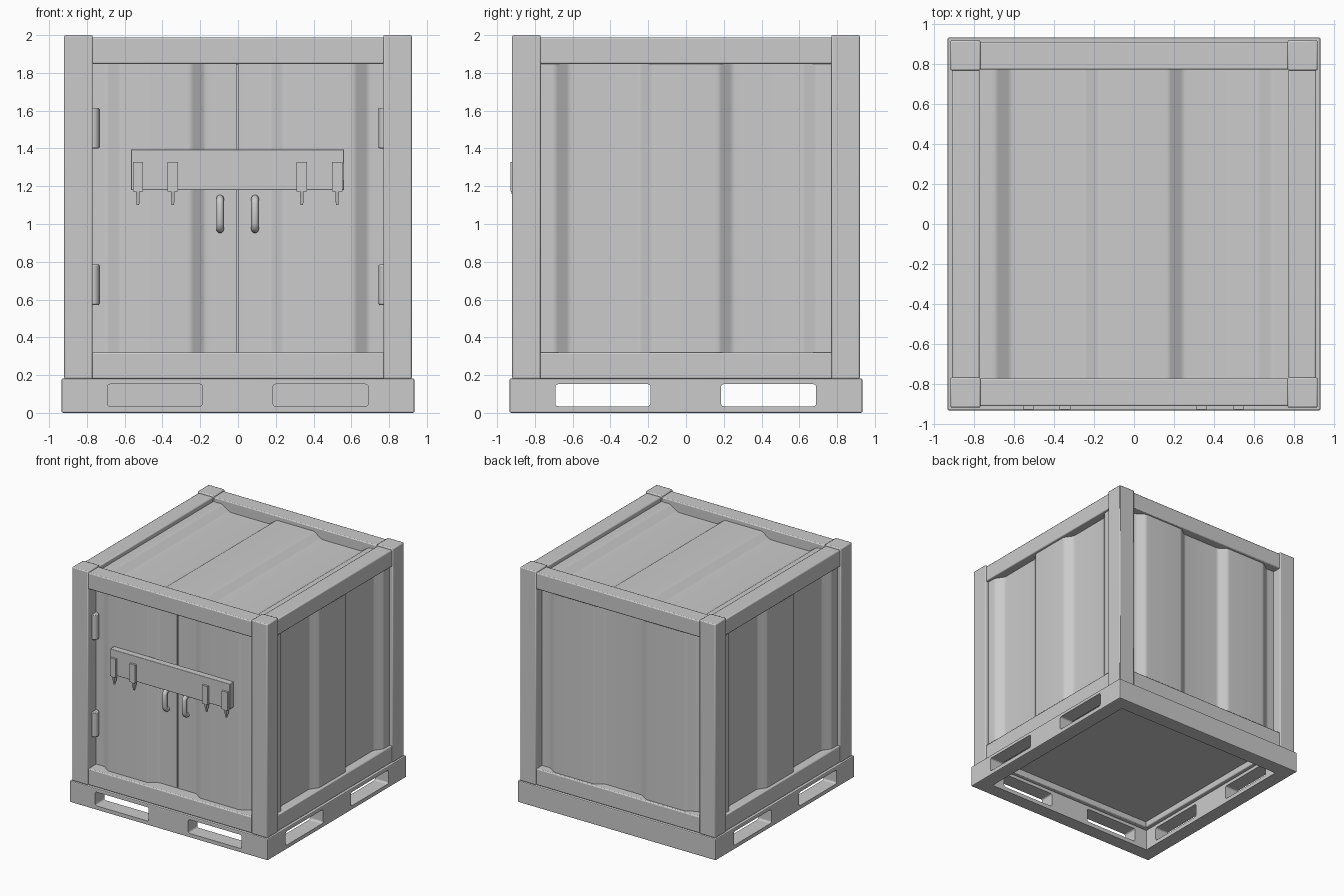
import bpy, bmesh, math
from mathutils import Matrix, Vector

if "Cube" in bpy.data.objects:
    bpy.data.objects.remove(bpy.data.objects["Cube"])

grey = bpy.data.materials.new("container grey")
grey.diffuse_color = (0.6, 0.6, 0.6, 1)
grey.use_nodes = True
grey.node_tree.nodes["Principled BSDF"].inputs["Base Color"].default_value = grey.diffuse_color


def finish(name, bm, bevel=0.0, smooth=True):
    bmesh.ops.recalc_face_normals(bm, faces=bm.faces)
    me = bpy.data.meshes.new(name)
    bm.to_mesh(me)
    bm.free()
    me.materials.append(grey)
    ob = bpy.data.objects.new(name, me)
    bpy.context.collection.objects.link(ob)
    if bevel:
        m = ob.modifiers.new("bevel", 'BEVEL')
        m.width, m.segments, m.limit_method = bevel, 2, 'ANGLE'
    if smooth:
        bpy.ops.object.select_all(action='DESELECT')
        ob.select_set(True)
        bpy.context.view_layer.objects.active = ob
        bpy.ops.object.shade_smooth_by_angle(angle=math.radians(30))
    return ob


def add_box(bm, lo, hi):
    lo, hi = Vector(lo), Vector(hi)
    mat = Matrix.Translation((lo + hi) / 2) @ Matrix.Diagonal((*(hi - lo), 1))
    return bmesh.ops.create_cube(bm, size=1, matrix=mat)["verts"]


def box(name, lo, hi, bevel=0.0, smooth=True):
    bm = bmesh.new()
    add_box(bm, lo, hi)
    return finish(name, bm, bevel, smooth)


def prism(name, profile, z0, z1, mat=Matrix()):
    """Extrude an xy profile from z0 to z1, then place it."""
    bm = bmesh.new()
    face = bm.faces.new([bm.verts.new((x, y, z0)) for x, y in profile])
    ext = bmesh.ops.extrude_face_region(bm, geom=[face])["geom"]
    bmesh.ops.translate(bm, vec=(0, 0, z1 - z0),
                        verts=[v for v in ext if isinstance(v, bmesh.types.BMVert)])
    bm.transform(mat)
    return finish(name, bm)


# Pallet base: hollow ring with fork slots in the front and both sides
base = box("pallet_base", (-0.934, -0.934, 0), (0.934, 0.934, 0.182), 0.008, False)
bpy.context.view_layer.objects.active = base
bpy.ops.object.modifier_apply(modifier="bevel")
cutters = [box("well_cutter", (-0.81, -0.81, -0.1), (0.81, 0.81, 0.3), 0, False)]
for c in (-0.44, 0.437):
    for lo, hi, axis in (((c - 0.252, -1.1, 0.035), (c + 0.252, -0.5, 0.152), 1),
                         ((-1.1, c - 0.252, 0.035), (1.1, c + 0.252, 0.152), 0)):
        bm = bmesh.new()
        add_box(bm, lo, hi)
        edges = [e for e in bm.edges
                 if abs((e.verts[0].co - e.verts[1].co)[axis]) > 0.55
                 and abs((e.verts[0].co - e.verts[1].co)[1 - axis]) < 0.01]
        bmesh.ops.bevel(bm, geom=edges, offset=0.015, segments=3, profile=0.5, affect='EDGES')
        cutters.append(finish("slot_cutter", bm, smooth=False))
for c in cutters:
    m = base.modifiers.new("cut", 'BOOLEAN')
    m.operation, m.object, m.solver = 'DIFFERENCE', c, 'EXACT'
    bpy.context.view_layer.objects.active = base
    bpy.ops.object.modifier_apply(modifier=m.name)
    bpy.data.objects.remove(c)

# Floor, set up between the bottom rails
box("floor", (-0.8, -0.8, 0.23), (0.8, 0.8, 0.27))

# Corner posts
for sx in (-1, 1):
    for sy in (-1, 1):
        box("corner_post", (min(sx * 0.769, sx * 0.92), min(sy * 0.769, sy * 0.92), 0.18),
            (max(sx * 0.769, sx * 0.92), max(sy * 0.769, sy * 0.92), 2.0), 0.008)

# Top and bottom rails on all four sides
for i in range(4):
    rot = Matrix.Rotation(i * math.pi / 2, 4, 'Z')
    for z0, z1 in ((0.18, 0.32), (1.848, 1.987)):
        bm = bmesh.new()
        add_box(bm, (-0.776, -0.913, z0), (0.776, -0.773, z1))
        bm.transform(rot)
        finish("rail", bm, 0.008)

# Corrugated walls: raised and sunken bands joined by soft bends
OUT, IN, BACK = -0.89, -0.84, -0.785
steps = (0.175, 0.246, 0.619, 0.692, 0.79)


def soften(points, r=0.016, n=4):
    """Replace each inner corner with a short curve."""
    pts = [Vector(p) for p in points]
    out = [pts[0]]
    for a, b, c in zip(pts, pts[1:], pts[2:]):
        p, q = b + (a - b).normalized() * r, b + (c - b).normalized() * r
        for i in range(n + 1):
            t = i / n
            out.append(p * (1 - t) ** 2 + b * 2 * t * (1 - t) + q * t * t)
    return [(v.x, v.y) for v in out + [pts[-1]]]


def corrugation(centre, start=0.0):
    """Right half of the wave, from the middle outwards."""
    other = IN if centre == OUT else OUT
    return soften([(start, centre), (steps[0], centre), (steps[1], other),
                   (steps[2], other), (steps[3], centre), (steps[4], centre)])


def full_wave(centre):
    half = corrugation(centre)
    wave = [(-x, y) for x, y in reversed(half[1:])] + half[1:]
    return wave + [(0.79, BACK), (-0.79, BACK)]


prism("back_wall", full_wave(IN), 0.3, 1.87, Matrix.Rotation(math.pi, 4, 'Z'))
for s in (-1, 1):
    prism("side_wall", full_wave(OUT), 0.3, 1.87, Matrix.Rotation(s * math.pi / 2, 4, 'Z'))

# Roof, with its waves running front to back
prism("roof", full_wave(OUT), -0.79, 0.79,
      Matrix.Translation((0, 0, 1.06)) @ Matrix.Rotation(-math.pi / 2, 4, 'X'))

# Pair of doors, set deeper than the walls, with a narrow gap
inset = Matrix.Translation((-0.003, 0.03, 0))
for s in (-1, 1):
    prism("door", [(s * x, y) for x, y in
                   corrugation(IN, 0.004) + [(0.79, BACK), (0.004, BACK)]], 0.3, 1.87, inset)
box("door_gap_backing", (-0.05, -0.775, 0.3), (0.05, -0.74, 1.87))

# Hinges
for x in (-0.767, 0.777):
    for z0, z1 in ((0.572, 0.785), (1.4, 1.615)):
        bm = bmesh.new()
        bmesh.ops.create_cone(bm, cap_ends=True, segments=24, radius1=0.033, radius2=0.033,
                              depth=z1 - z0,
                              matrix=Matrix.Translation((x, -0.835, (z0 + z1) / 2)))
        finish("hinge", bm, 0.007)

# Curved pull handles
for x in (-0.095, 0.09):
    cu = bpy.data.curves.new("handle", 'CURVE')
    cu.dimensions, cu.bevel_depth, cu.bevel_resolution = '3D', 0.02, 3
    cu.use_fill_caps = True
    sp = cu.splines.new('POLY')
    path = [(-0.79, 0.97), (-0.825, 0.973), (-0.843, 0.985), (-0.85, 1.005),
            (-0.85, 1.105), (-0.843, 1.122), (-0.825, 1.134), (-0.79, 1.137)]
    sp.points.add(len(path) - 1)
    for p, (y, z) in zip(sp.points, path):
        p.co = (x, y, z, 1)
    sp.use_smooth = True
    cu.materials.append(grey)
    bpy.context.collection.objects.link(bpy.data.objects.new("handle", cu))

# Lock bar across the doors with clasps and pointed pins
box("lock_bar", (-0.567, -0.912, 1.18), (0.562, -0.855, 1.395), 0.004)
for x in (-0.53, -0.345, 0.338, 0.525):
    box("clasp", (x - 0.027, -0.93, 1.173), (x + 0.027, -0.868, 1.328))
    bm = bmesh.new()
    for v in add_box(bm, (x - 0.01, -0.927, 1.1), (x + 0.01, -0.875, 1.18)):
        if v.co.z < 1.14:
            v.co.y = -0.905 + (v.co.y + 0.9) * 0.15
            v.co.x = x + (v.co.x - x) * 0.7
    finish("clasp_pin", bm)
